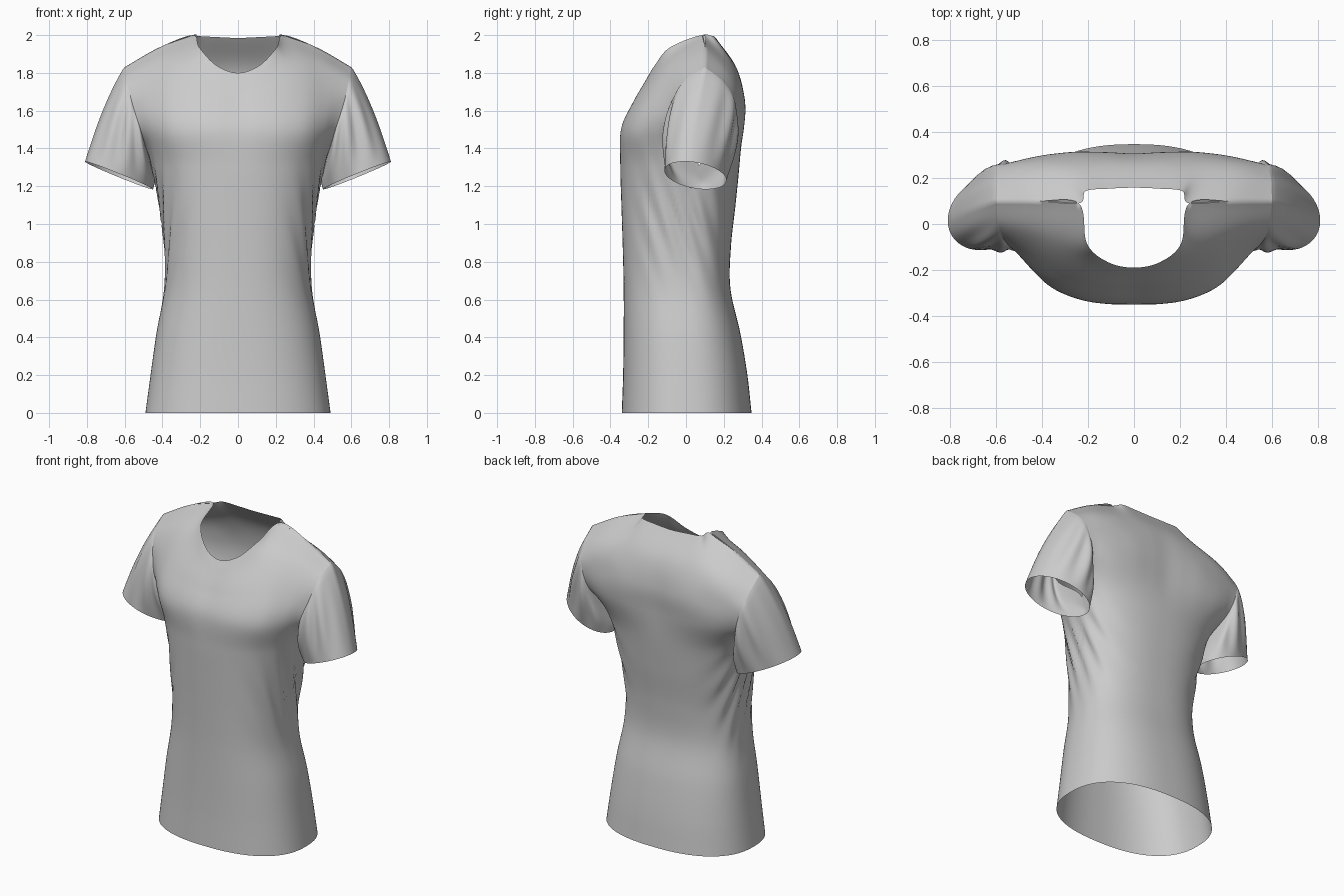
import bpy, bmesh, math
from mathutils import Vector as V

if "Cube" in bpy.data.objects:
    bpy.data.objects.remove(bpy.data.objects["Cube"])

N, STEP = 40, 8   # columns per half panel, mesh rows per control row


def spline(pts, per, ghost=None):
    """Catmull-Rom through pts, per samples for each span."""
    p = [ghost or 2 * pts[0] - pts[1]] + pts + [2 * pts[-1] - pts[-2]]
    out = []
    for i in range(1, len(p) - 2):
        a, b, c, d = p[i - 1:i + 3]
        for k in range(per):
            t = k / per
            out.append(0.5 * (2 * b + (c - a) * t + (2 * a - 5 * b + 4 * c - d) * t * t
                              + (3 * b - a - 3 * c + d) * t ** 3))
    return out + [pts[-1].copy()]


def oval_row(z, w, ym, yc, n):
    """Quarter superellipse from the centre line to the side."""
    row = []
    for j in range(N + 1):
        a = math.pi / 2 * (j / N) ** 1.3
        s, c = math.sin(a), max(math.cos(a), 0.0)
        if j == N:
            s, c = 1, 0
        row.append(V((w * s ** (2 / n), ym + (yc - ym) * c ** (2 / n), z)))
    return row


def panel_row(pts):
    p = [V(q) for q in pts]
    return spline(p, N // 5, V((-p[1].x, p[1].y, p[1].z)))


def fold(p):
    """Slanted cloth folds along the waist sides."""
    k = min(abs(p.x) / 0.4, 1) ** 4 * math.exp(-((p.z - 1.0) / 0.24) ** 2)
    p.x += 0.011 * k * math.sin(62 * (p.y + 0.33 * p.z))
    return p


def make(name, grids):
    """Mesh from point grids, welded and mirrored across x."""
    bm = bmesh.new()
    for g in grids:
        vs = [[bm.verts.new(p) for p in r] for r in g]
        for r0, r1 in zip(vs, vs[1:]):
            for j in range(len(r0) - 1):
                bm.faces.new((r0[j], r0[j + 1], r1[j + 1], r1[j]))
    bmesh.ops.remove_doubles(bm, verts=bm.verts, dist=0.0004)
    bmesh.ops.recalc_face_normals(bm, faces=bm.faces)
    me = bpy.data.meshes.new(name)
    bm.to_mesh(me)
    bm.free()
    me.shade_smooth()
    ob = bpy.data.objects.new(name, me)
    bpy.context.collection.objects.link(ob)
    m = ob.modifiers.new("mirror", 'MIRROR')
    m.merge_threshold = 0.001
    return ob


# Hem to armpit: z, half width, side y, front y, back y
LOWER = [(0, .49, .0, -.34, .347), (.2, .463, .0, -.333, .325), (.42, .432, .0, -.33, .288),
         (.66, .39, .0, -.33, .235), (.88, .386, .0, -.335, .238), (1.1, .412, .03, -.342, .262),
         (1.31, .46, .07, -.348, .283)]
# Armpit to shoulder, centre line to armhole edge
SHOULDER = [(.24, .09, 2.0), (.42, .10, 1.933), (.60, .10, 1.83)]
FRONT = [
    [(0, -.343, 1.5), (.12, -.343, 1.5), (.24, -.325, 1.5), (.36, -.275, 1.5), (.45, -.19, 1.5), (.51, -.10, 1.48)],
    [(0, -.28, 1.64), (.12, -.277, 1.65), (.24, -.25, 1.67), (.36, -.20, 1.68), (.47, -.13, 1.67), (.56, -.075, 1.64)],
    [(0, -.225, 1.74), (.12, -.205, 1.77), (.23, -.14, 1.84), (.33, -.07, 1.87), (.46, -.03, 1.83), (.587, -.01, 1.76)],
    [(0, -.19, 1.80), (.115, -.165, 1.84), (.205, -.085, 1.935)] + SHOULDER]
BACK = [
    [(0, .297, 1.5), (.12, .303, 1.5), (.25, .305, 1.5), (.37, .293, 1.5), (.46, .27, 1.5), (.52, .235, 1.48)],
    [(0, .305, 1.66), (.12, .31, 1.66), (.25, .31, 1.66), (.37, .297, 1.66), (.47, .28, 1.66), (.57, .26, 1.64)],
    [(0, .265, 1.83), (.12, .265, 1.83), (.24, .257, 1.83), (.36, .245, 1.82), (.48, .23, 1.79), (.595, .20, 1.75)],
    [(0, .158, 1.985), (.12, .153, 1.99), (.21, .143, 1.995)] + SHOULDER]


def panel(yi, upper):
    rows = [oval_row(r[0], r[1], r[2], r[yi], 2.4) for r in LOWER] + [panel_row(r) for r in upper]
    cols = [spline(list(c), STEP) for c in zip(*rows)]
    return [list(r) for r in zip(*cols)]


# Torso: front and back panels sharing the side seam up to the armpit
front, back = panel(3, FRONT), panel(4, BACK)
pit = (len(LOWER) - 1) * STEP
for f, b in zip(front[:pit + 1], back):
    mid = (f[N] + b[N]) / 2
    f[N], b[N] = mid.copy(), mid.copy()
for g in (front, back):
    for r in g:
        for p in r:
            fold(p)
make("shirt_body", [front, back])

# Sleeve: armhole loop lofted to the tilted cuff oval
hole = [r[N] for r in front[pit:]] + [r[N] for r in back[pit:-1]][::-1]
n = len(hole) - 1
cuff = []
for i in range(n + 1):
    a = 2 * math.pi * i / n
    cuff.append(V((.63, .05, 1.257)) - math.cos(a) * V((.18, -.035, .073))
                + math.sin(a) * V((0, -.16, .01)))
rings = []
for k in range(25):
    t = k / 24
    ring = [h.lerp(c, t) for h, c in zip(hole, cuff)]
    mid = sum(ring[:-1], V()) / n
    out = []
    for i, p in enumerate(ring):
        a = 2 * math.pi * i / n
        bulge = 0.022 * math.sin(math.pi * t ** 0.7)
        crease = 0.011 * math.sin(math.pi * t) * math.sin(a) ** 2 * math.sin(9 * a + 2 * t)
        out.append(p + (p - mid).normalized() * (bulge + crease))
    rings.append(out)
make("sleeves", [rings])
